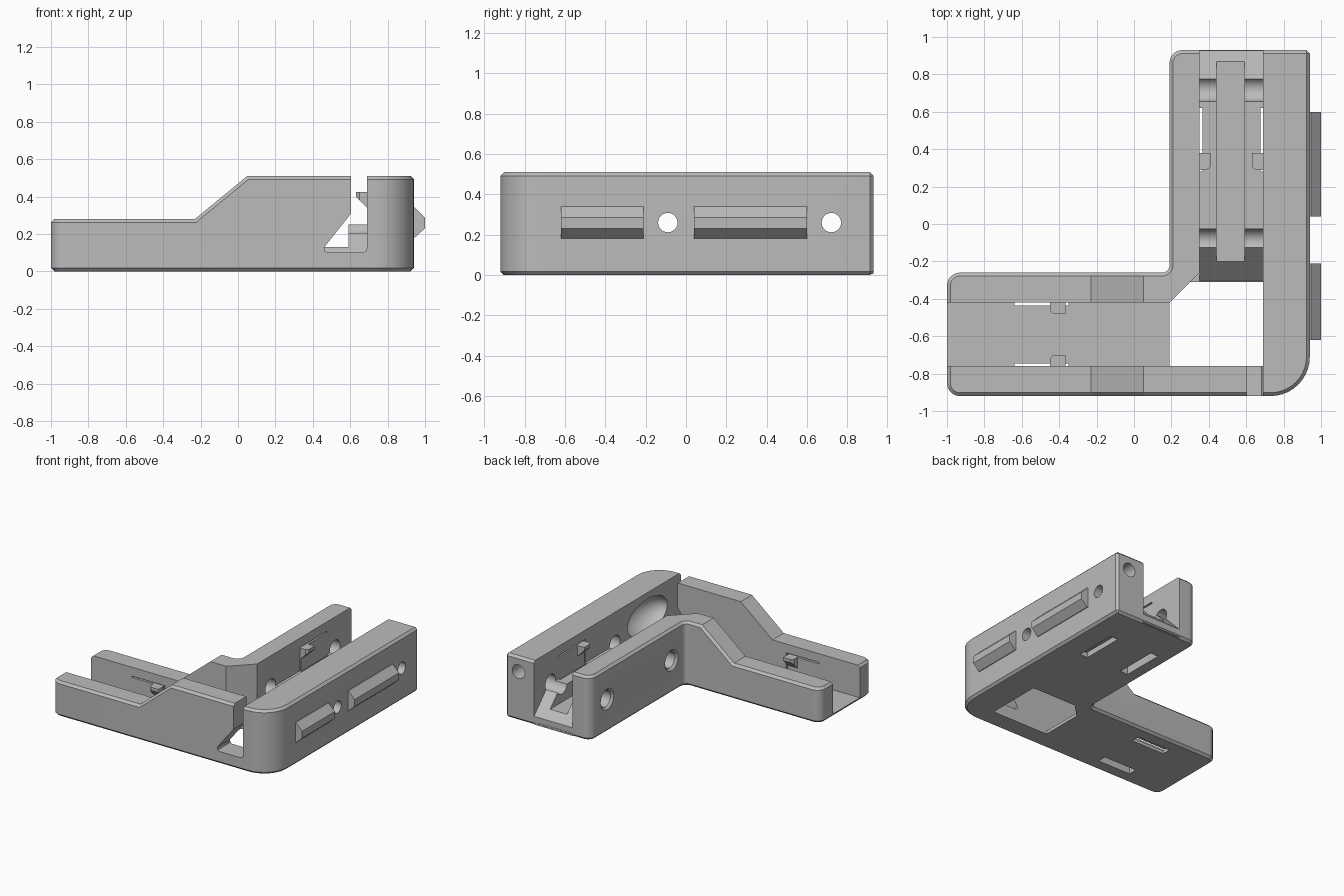
import bpy, bmesh, math
from mathutils import Vector, Matrix

if "Cube" in bpy.data.objects:
    bpy.data.objects.remove(bpy.data.objects["Cube"])

grey = bpy.data.materials.new("plain_grey")
grey.use_nodes = True
grey.diffuse_color = (0.5, 0.5, 0.5, 1)
grey.node_tree.nodes["Principled BSDF"].inputs["Base Color"].default_value = (0.5, 0.5, 0.5, 1)


def finish(name, bm):
    bmesh.ops.recalc_face_normals(bm, faces=bm.faces)
    mesh = bpy.data.meshes.new(name)
    bm.to_mesh(mesh)
    bm.free()
    mesh.materials.append(grey)
    ob = bpy.data.objects.new(name, mesh)
    bpy.context.collection.objects.link(ob)
    return ob


def prism(name, pts, axis, lo, hi):
    """Extrude a 2D outline along an axis."""
    place = {"x": lambda p, d: (d, p[0], p[1]),
             "y": lambda p, d: (p[0], d, p[1]),
             "z": lambda p, d: (p[0], p[1], d)}[axis]
    bm = bmesh.new()
    a = [bm.verts.new(place(p, lo)) for p in pts]
    b = [bm.verts.new(place(p, hi)) for p in pts]
    bm.faces.new(a)
    bm.faces.new(b)
    for i in range(len(a)):
        j = (i + 1) % len(a)
        bm.faces.new((a[i], a[j], b[j], b[i]))
    return finish(name, bm)


def rect(a, b, c, d):
    return [(a, c), (b, c), (b, d), (a, d)]


def rounded(corners, steps=10):
    """Outline from (x, y, radius) right-angle corners."""
    out = []
    for i, (x, y, r) in enumerate(corners):
        p = Vector((x, y))
        if not r:
            out.append(p)
            continue
        a = (Vector(corners[i - 1][:2]) - p).normalized()
        b = (Vector(corners[(i + 1) % len(corners)][:2]) - p).normalized()
        for k in range(steps + 1):
            t = math.pi / 2 * k / steps
            out.append(p + r * (a * (1 - math.sin(t)) + b * (1 - math.cos(t))))
    return out


def tube(name, axis, start, end, u, v, r1, r2=None):
    """Cylinder or cone along x or y; u, v are the other two coordinates."""
    bm = bmesh.new()
    turn = Matrix.Rotation(math.pi / 2, 4, "Y") if axis == "x" else Matrix.Rotation(-math.pi / 2, 4, "X")
    mid = (start + end) / 2
    loc = (mid, u, v) if axis == "x" else (u, mid, v)
    bmesh.ops.create_cone(bm, cap_ends=True, segments=32, radius1=r1, radius2=r2 or r1,
                          depth=end - start, matrix=Matrix.Translation(loc) @ turn)
    return finish(name, bm)


def apply(ob, kind, **settings):
    mod = ob.modifiers.new(kind, kind)
    for key, value in settings.items():
        setattr(mod, key, value)
    bpy.context.view_layer.objects.active = ob
    bpy.ops.object.modifier_apply(modifier=mod.name)


def cut(ob, cutter):
    apply(ob, "BOOLEAN", operation="DIFFERENCE", solver="EXACT", object=cutter)


def discard(*cutters):
    for c in cutters:
        bpy.data.objects.remove(c)


# L-shaped body with a low arm, ramp and soft outer edges
body = prism("bracket_body", rounded([
    (-1, -.92, .07), (.94, -.92, .21), (.94, .93, 0), (.19, .93, .07),
    (.19, -.26, .04), (-1, -.26, .07)]), "z", 0, .51)
ramp = prism("ramp_cutter", [(-1.1, .28), (-.23, .28), (.05, .51), (.16, .6), (-1.1, .6)], "y", -1.1, 1)
cut(body, ramp)
apply(body, "BEVEL", width=.018, segments=1, limit_method="ANGLE", angle_limit=math.radians(55))

# Channels, floor opening and front corner notch
channel = prism("channel_cutter", [(-1.1, -.76), (.69, -.76), (.69, 1.1), (.35, 1.1),
                                   (.35, -.26), (.19, -.42), (-1.1, -.42)], "z", .025, .7)
opening = prism("opening_cutter", [(.19, -.759), (.689, -.759), (.689, -.31),
                                   (.30, -.31), (.19, -.42)], "z", -.1, .1)
notch = prism("notch_cutter", [(.605, .6), (.605, .31), (.462, .13), (.465, .108), (.48, .1),
                               (.665, .1), (.683, .107), (.69, .125), (.69, .6)], "y", -1.1, -.7)
for c in (channel, opening, notch):
    cut(body, c)
discard(ramp, channel, opening, notch)

# Raised bed with sloped ends and a central groove
bed = prism("channel_bed", [(-.31, .005), (-.31, .02), (-.08, .25), (.75, .25), (.928, .07), (.928, .005)],
            "x", .35, .69)
groove = prism("groove_cutter", rect(.44, .59, .13, .5), "y", -.6, 1.2)
cut(bed, groove)
discard(groove)

# Cross holes through both walls
for y in (-.09, .72):
    wide = tube("wide_hole_cutter", "x", .1, .84, y, .26, .065)
    narrow = tube("narrow_hole_cutter", "x", .8, 1.1, y, .26, .048)
    sink = tube("countersink_cutter", "x", .185, .21, y, .26, .088, .062)
    cut(bed, wide)
    for c in (wide, narrow, sink):
        cut(body, c)
    discard(wide, narrow, sink)

# Long bore in the thick wall, opening into a scooped hollow
bore = tube("bore_cutter", "y", -.5, 1.1, .825, .39, .055)
bm = bmesh.new()
bmesh.ops.create_uvsphere(bm, u_segments=32, v_segments=16, radius=1,
                          matrix=Matrix.Translation((.69, -.5, .32)) @ Matrix.Diagonal((.15, .25, .14, 1)))
scoop = finish("scoop_cutter", bm)
for c in (bore, scoop):
    cut(body, c)
discard(bore, scoop)


# Snap clips: slot from below, thin spring arm and wedge nub
def clip(name, axis, face, side, lo, hi, nub_lo, nub_hi, z):
    def across(a, b, c, d):
        return rect(face + side * a, face + side * b, c, d)
    slot = prism("slot_cutter", across(-.055, .015, -.1, z + .05), axis, lo, hi)
    cut(body, slot)
    if axis == "y":
        cut(bed, slot)
    discard(slot)
    gap = .012
    start, end = (lo - .01, hi - gap) if nub_lo - lo > hi - nub_hi else (lo + gap, hi + .01)
    prism(name + "_arm", across(-.02, 0, .03, z + .038), axis, start, end)
    nub = prism(name + "_nub", [(face + side * n, z + h) for n, h in
                                ((-.01, .04), (.06, .04), (.06, .015), (0, -.045), (-.01, -.045))],
                axis, nub_lo, nub_hi)
    # Bevel one vertical corner of the nub
    far = nub_lo
    k = -1 if axis == "x" else 1
    if axis == "y":
        far = nub_lo
    plan = [(far - .01, .03), (far - .01, .08), (far + .035, .08)]
    pts = [(p, face + side * n) if axis == "x" else (face + side * n, p) for p, n in plan]
    corner = prism("corner_cutter", pts, "z", z - .1, z + .1)
    cut(nub, corner)
    discard(corner)


for label, face, side in (("front", -.76, 1), ("inner", -.42, -1)):
    clip(label + "_clip", "x", face, side, -.64, -.35, -.45, -.365, .16)
for label, face, side in (("left", .69, -1), ("right", .35, 1)):
    clip(label + "_clip", "y", face, side, .28, .62, .29, .38, .385)

# Trapezoid rails on the outer side
for label, lo, hi in (("short", -.62, -.21), ("long", .04, .6)):
    prism(label + "_rail", [(.93, .34), (.945, .34), (1, .285), (1, .23), (.945, .18), (.93, .18)], "y", lo, hi)

# Smooth the curved faces, keep edges sharp
for ob in bpy.context.view_layer.objects:
    if ob.type == "MESH" and grey.name in ob.data.materials:
        bpy.ops.object.select_all(action="DESELECT")
        ob.select_set(True)
        bpy.context.view_layer.objects.active = ob
        bpy.ops.object.shade_smooth_by_angle(angle=math.radians(25))
